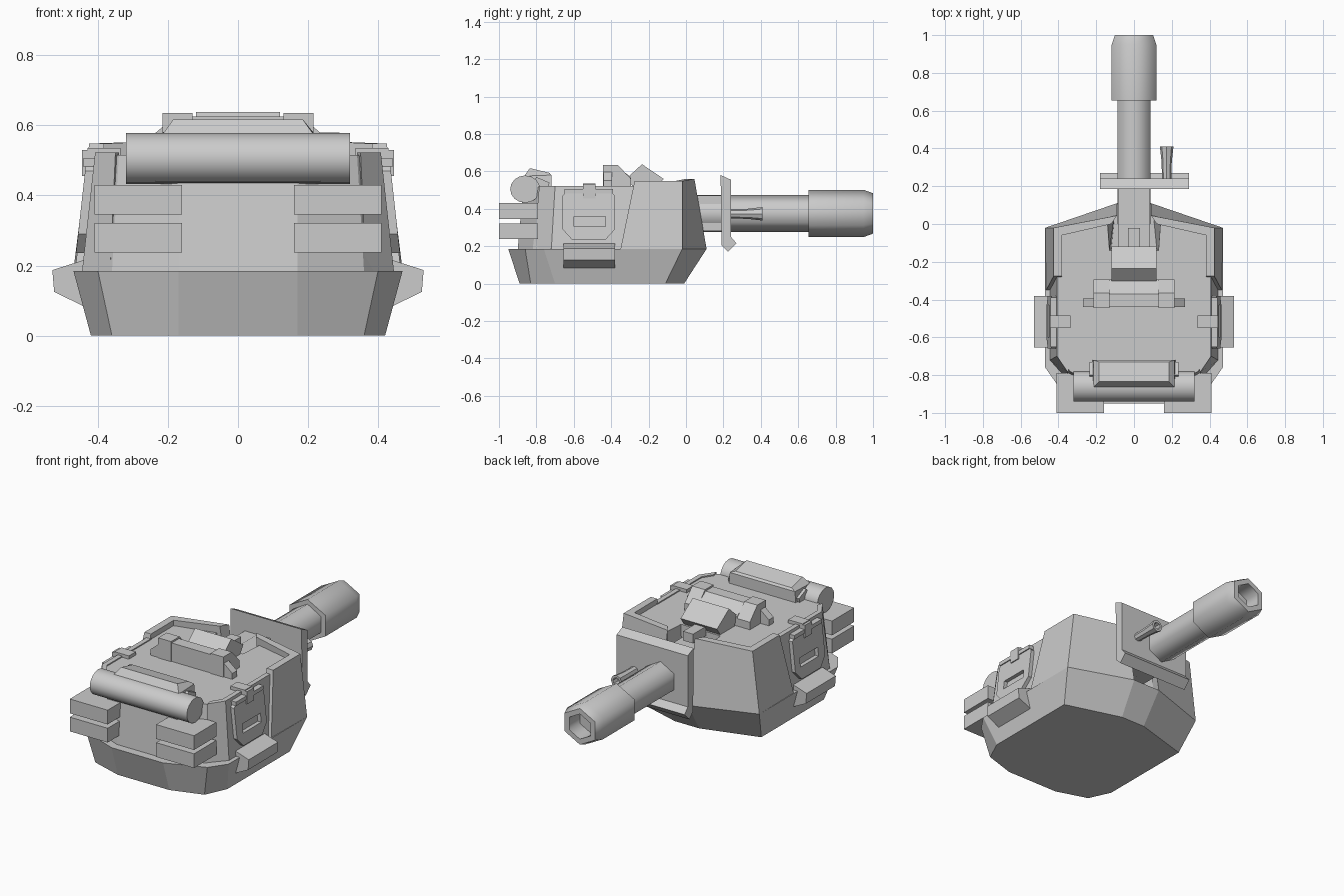
import bpy, bmesh, math

if "Cube" in bpy.data.objects:
    bpy.data.objects.remove(bpy.data.objects["Cube"])


def finish(name, bm, mirror=False):
    bmesh.ops.recalc_face_normals(bm, faces=bm.faces)
    me = bpy.data.meshes.new(name)
    bm.to_mesh(me)
    bm.free()
    ob = bpy.data.objects.new(name, me)
    bpy.context.collection.objects.link(ob)
    if mirror:
        ob.modifiers.new("mirror", "MIRROR")
    return ob


def loft(name, rings, mirror=False):
    """Join rings of 3D points, closing both ends."""
    bm = bmesh.new()
    vs = [[bm.verts.new(p) for p in r] for r in rings]
    n = len(vs[0])
    for a, b in zip(vs, vs[1:]):
        for i in range(n):
            j = (i + 1) % n
            bm.faces.new((a[i], a[j], b[j], b[i]))
    bm.faces.new(vs[0])
    bm.faces.new(vs[-1])
    return finish(name, bm, mirror)


def sym(half, z):
    """Complete a half outline (x > 0) at height z."""
    return [(x, y, z) for x, y in half] + [(-x, y, z) for x, y in reversed(half)]


def along_x(name, prof, x0, x1, mirror=False, prof1=None):
    return loft(name, [[(x0, y, z) for y, z in prof],
                       [(x1, y, z) for y, z in (prof1 or prof)]], mirror)


def box(name, x0, x1, y0, y1, z0, z1, mirror=False):
    return along_x(name, [(y0, z0), (y1, z0), (y1, z1), (y0, z1)], x0, x1, mirror)


def tube(name, cx, cz, stations, n=6, sx=1.0):
    """Sweep an n-gon along y through (y, radius) stations."""
    ob = loft(name, [[(cx + sx * r * math.sin(2 * math.pi * i / n), y,
                       cz + r * math.cos(2 * math.pi * i / n)) for i in range(n)]
                     for y, r in stations])
    bpy.ops.object.select_all(action='DESELECT')
    bpy.context.view_layer.objects.active = ob
    ob.select_set(True)
    bpy.ops.object.shade_smooth_by_angle(angle=math.radians(62 if n == 6 else 40))
    return ob


# Lower hull, flaring up to the widest line
loft("lower_hull", [
    sym([(.08, -.01), (.42, -.11), (.42, -.70), (.36, -.83), (.17, -.89)], 0),
    sym([(.09, .11), (.47, -.02), (.47, -.76), (.40, -.86), (.17, -.95)], .185)])

# Upper body with gun embrasure in the nose
loft("upper_body", [
    sym([(.12, -.13), (.10, .07), (.44, -.04), (.44, -.72), (.36, -.82), (.17, -.90)], .18),
    sym([(.13, -.14), (.14, .0), (.39, -.06), (.39, -.70), (.34, -.78), (.17, -.87)], .515)])

# Front armour wrapping the nose and standing above the roof
loft("front_armour", [
    [(.465, -.35, .185), (.47, -.02, .185), (.09, .11, .185),
     (.10, .05, .185), (.40, -.06, .185), (.40, -.35, .185)],
    [(.425, -.275, .548), (.425, -.02, .548), (.09, .045, .56),
     (.12, .0, .56), (.382, -.06, .548), (.382, -.275, .548)]], True)

# Rear side armour
loft("rear_armour", [
    [(.445, -.32, .185), (.445, -.72, .185), (.365, -.81, .185),
     (.35, -.76, .185), (.40, -.70, .185), (.40, -.32, .185)],
    [(.408, -.27, .522), (.408, -.70, .522), (.35, -.785, .522),
     (.34, -.75, .522), (.38, -.69, .522), (.38, -.27, .522)]], True)


# Side hatch with vision slot, following the wall slope
def wall(z, off):
    return .446 - (z - .185) * .11 + off


hatch_yz = [(-.66, .29), (-.61, .235), (-.43, .235), (-.38, .29),
            (-.38, .47), (-.40, .49), (-.64, .49), (-.66, .47)]
hatch = loft("side_hatch", [[(wall(z, o), y, z) for y, z in hatch_yz]
                            for o in (-.03, .022)])
cutter = box("slot_cutter", .425, .50, -.60, -.43, .305, .358)
cutter.hide_render = True
cutter.hide_set(True)
cut = hatch.modifiers.new("slot", "BOOLEAN")
cut.object = cutter
cut.solver = 'EXACT'
hatch.modifiers.new("mirror", "MIRROR")

# Hatch hinge straps and pins
box("hinge_strap", .335, .43, -.55, -.485, .505, .535, True)
box("hinge_tongue", .40, .445, -.55, -.485, .455, .53, True)
box("hinge_pin", .40, .442, -.65, -.39, .482, .505, True)

# Side stowage bin
loft("side_bin", [[(x, y, z) for x, z in
                   [(.42, .222), (.53, .187), (.525, .125), (.44, .083)]]
                  for y in (-.655, -.38)], True)

# Rear stowage boxes
for i, z in enumerate((.237, .345)):
    box(f"rear_box_{i + 1}", .16, .41, -1, -.79, z, z + .085, True)

# Bedroll and strapped bundle
roll = [(-.86 + .08 * math.cos(a), .505 + .073 * math.sin(a))
        for a in (2 * math.pi * i / 16 for i in range(16))]
roll_ob = along_x("bedroll", roll, -.32, .32)
for p in roll_ob.data.polygons:
    p.use_smooth = len(p.vertices) == 4
along_x("bedroll_cradle", [(-.90, .44), (-.74, .50), (-.73, .54), (-.80, .57)], -.235, .235)
loft("strapped_bundle", [
    [(.22, -.865, .55), (-.22, -.865, .55), (-.22, -.72, .51), (.22, -.72, .51)],
    [(.215, -.865, .575), (-.215, -.865, .575), (-.215, -.72, .58), (.215, -.72, .58)],
    [(.185, -.835, .617), (-.185, -.835, .617), (-.185, -.73, .592), (.185, -.73, .592)]])

# Roof periscope bar, raised ends and low wings
along_x("periscope_bar", [(-.44, .51), (-.44, .625), (-.37, .625), (-.295, .57), (-.295, .51)],
        -.13, .13)
along_x("periscope_end", [(-.445, .51), (-.445, .635), (-.365, .635), (-.295, .56), (-.295, .51)],
        .13, .215, True)
along_x("periscope_wing", [(-.44, .51), (-.44, .60), (-.395, .60), (-.395, .51)], .21, .27, True,
        [(-.44, .51), (-.44, .55), (-.395, .55), (-.395, .51)])

# Roof sight wedge and its nose block
along_x("sight_wedge", [(-.28, .51), (-.315, .565), (-.235, .638), (-.12, .56), (-.155, .51)],
        -.12, .12)
box("sight_block", -.033, .033, -.14, -.02, .49, .545)

# Gun: mount, shield, barrel, muzzle brake, coaxial gun
box("gun_mount", -.085, .085, -.16, .20, .28, .47)
shield = [(.185, .58), (.24, .555), (.24, .25), (.27, .215), (.225, .17), (.19, .205)]
along_x("gun_shield", shield, -.18, .29)
tube("barrel", 0, .375, [(.0, .098), (.67, .098)], 6, 1.03)
tube("muzzle_brake", 0, .375, [(.655, .112), (.655, .126), (.95, .126), (1.0, .108),
                               (1.0, .075), (.90, .075)], 6, 1.08)
tube("coaxial_gun", .173, .373, [(.20, .024), (.33, .027), (.41, .036), (.41, .022), (.37, .022)], 8)
